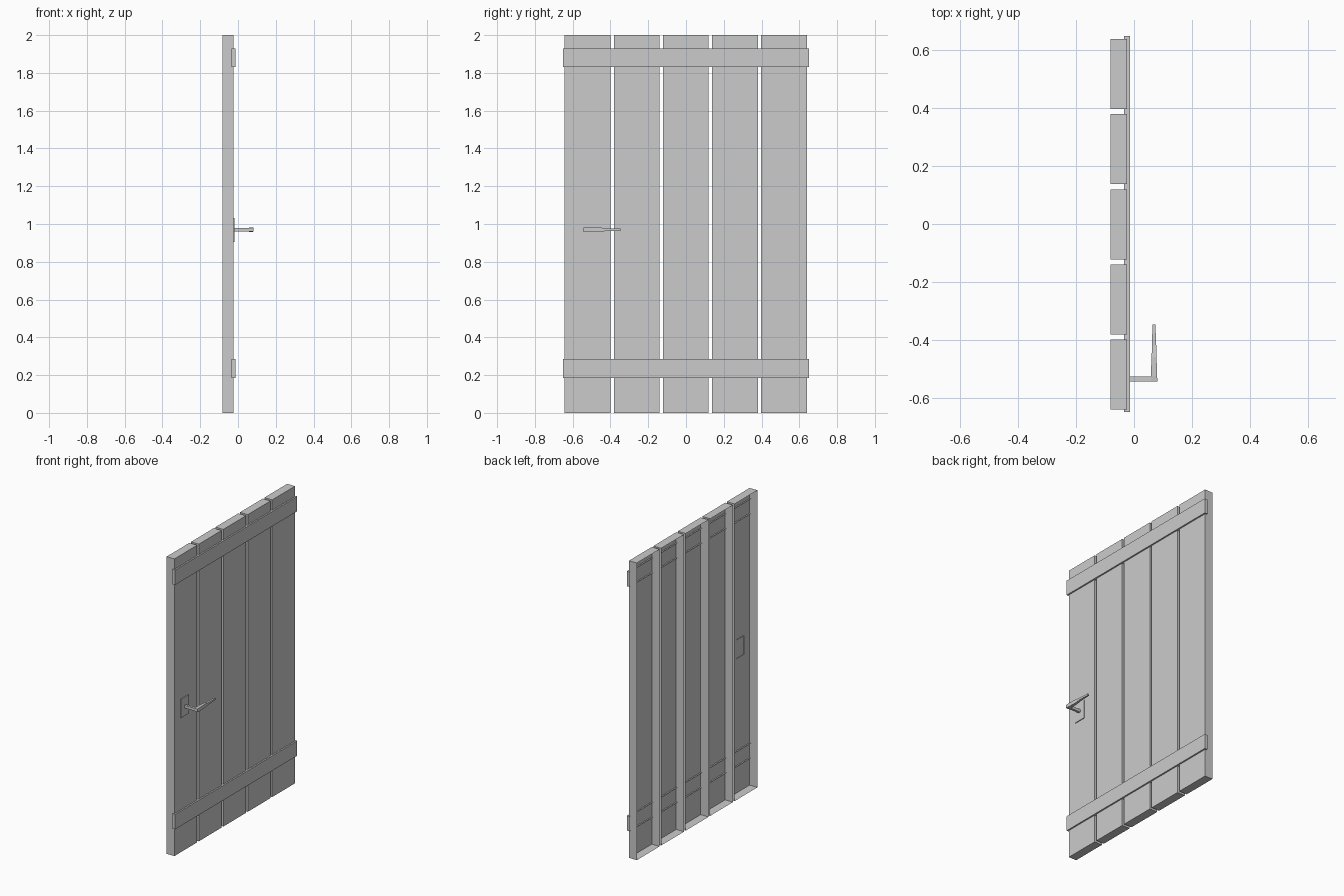
import bpy, bmesh

if "Cube" in bpy.data.objects:
    bpy.data.objects.remove(bpy.data.objects["Cube"])


def finish(bm, name):
    bmesh.ops.recalc_face_normals(bm, faces=bm.faces[:])
    mesh = bpy.data.meshes.new(name)
    bm.to_mesh(mesh)
    bm.free()
    obj = bpy.data.objects.new(name, mesh)
    bpy.context.collection.objects.link(obj)
    return obj


def shell_box(name, x0, x1, y0, y1, z0, z1):
    """Box with its back (-x) side left open."""
    bm = bmesh.new()
    bmesh.ops.create_cube(bm, size=1)
    back = [f for f in bm.faces if f.calc_center_median().x < -0.4]
    for v in bm.verts:
        v.co.x = x1 if v.co.x > 0 else x0
        v.co.y = y1 if v.co.y > 0 else y0
        v.co.z = z1 if v.co.z > 0 else z0
    bmesh.ops.recalc_face_normals(bm, faces=bm.faces[:])
    bmesh.ops.delete(bm, geom=back, context='FACES_ONLY')
    mesh = bpy.data.meshes.new(name)
    bm.to_mesh(mesh)
    bm.free()
    obj = bpy.data.objects.new(name, mesh)
    bpy.context.collection.objects.link(obj)
    return obj


def loft(name, rings):
    """Skin a list of equal-length point rings and cap both ends."""
    bm = bmesh.new()
    loops = [[bm.verts.new(p) for p in ring] for ring in rings]
    n = len(loops[0])
    for a, b in zip(loops, loops[1:]):
        for i in range(n):
            j = (i + 1) % n
            bm.faces.new((a[i], a[j], b[j], b[i]))
    bm.faces.new(loops[0][::-1])
    bm.faces.new(loops[-1])
    return finish(bm, name)


# Five vertical planks, open at the back
for i in range(5):
    yc = (i - 2) * 0.26 - 0.001
    shell_box(f"plank_{i + 1}", -0.082, -0.024, yc - 0.121, yc + 0.121, 0, 2)

# Two horizontal battens
for name, z in (("lower_batten", 0.235), ("upper_batten", 1.88)):
    shell_box(name, -0.034, -0.014, -0.65, 0.65, z - 0.05, z + 0.05)

# Handle back plate
shell_box("handle_plate", -0.027, -0.019, -0.578, -0.495, 0.906, 1.032)

# Handle spindle
ZC = 0.97
loft("handle_spindle", [
    [(x, -0.536 + a * 0.008, ZC + b * 0.009)
     for a, b in ((-1, -1), (1, -1), (1, 1), (-1, 1))]
    for x in (-0.02, 0.06)])

# Tapering lever: y, x min, x max, half height
stations = [(-0.545, 0.058, 0.081, 0.010), (-0.525, 0.058, 0.080, 0.012),
            (-0.46, 0.061, 0.078, 0.012), (-0.42, 0.062, 0.077, 0.007),
            (-0.347, 0.064, 0.074, 0.006)]
loft("handle_lever", [
    [(x0, y, ZC - h), (x1, y, ZC - h), (x1, y, ZC + h), (x0, y, ZC + h)]
    for y, x0, x1, h in stations])
